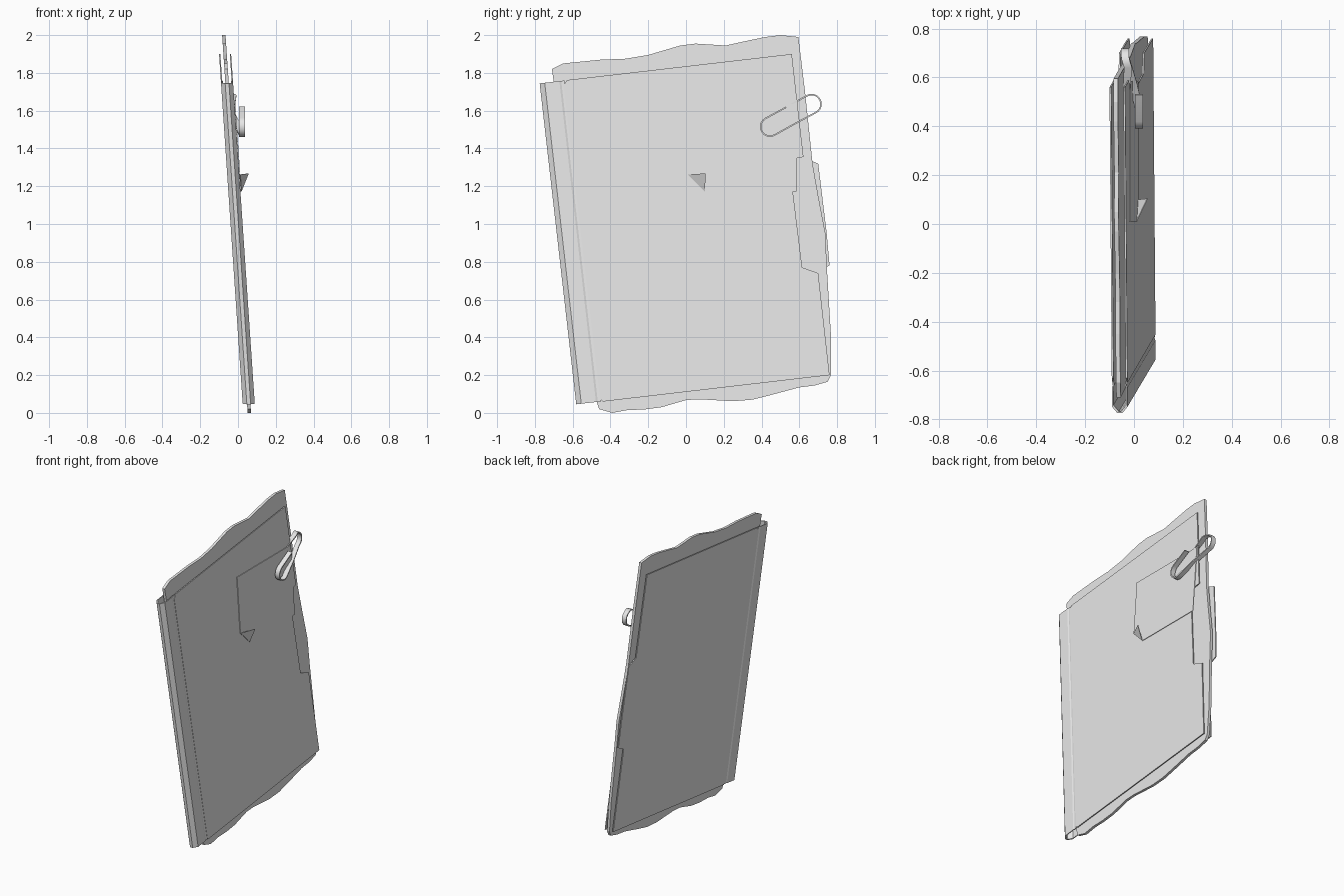
import bpy, bmesh, math
from mathutils import Vector

if "Cube" in bpy.data.objects:
    bpy.data.objects.remove(bpy.data.objects["Cube"])

grey = bpy.data.materials.new("plain_grey")
grey.diffuse_color = (0.8, 0.8, 0.8, 1)
grey.use_nodes = True
grey.node_tree.nodes["Principled BSDF"].inputs["Base Color"].default_value = grey.diffuse_color

A = math.radians(6.5)          # roll of the folder in the side view
C, S = math.cos(A), math.sin(A)


def W(y, z, n):
    """Side-view point (y, z) lifted n off the leaning centre plane."""
    return Vector((0.056 - 0.0676 * (z - 0.06) + n, y, z))


def P(u, v, n):
    """Point in the folder's own frame: u from the crease, v up the spine."""
    return W(-0.455 + u * C - v * S, 0.06 + u * S + v * C, n)


def finish(name, bm):
    bmesh.ops.recalc_face_normals(bm, faces=bm.faces)
    me = bpy.data.meshes.new(name)
    bm.to_mesh(me)
    bm.free()
    me.materials.append(grey)
    ob = bpy.data.objects.new(name, me)
    bpy.context.collection.objects.link(ob)
    return ob


def loft(name, rings, closed=False):
    """Skin equal-length rings of points, capping both ends."""
    bm = bmesh.new()
    vs = [[bm.verts.new(p) for p in r] for r in rings]
    k = len(vs[0])
    for a, b in zip(vs, vs[1:]):
        for i in range(k):
            j = (i + 1) % k
            bm.faces.new((a[i], a[j], b[j], b[i]))
    bm.faces.new(vs[0][::-1])
    bm.faces.new(vs[-1])
    return finish(name, bm)


def plate(name, pts, n0, n1):
    return loft(name, [[W(y, z, n) for y, z in pts] for n in (n0, n1)])


# front cover with a thumb recess on the open side
plate("front_cover", [(-0.455, 0.075), (-0.44, 0.06), (0.76, 0.20), (0.70, 0.74),
                      (0.615, 0.77), (0.545, 1.34), (0.622, 1.355), (0.56, 1.90),
                      (-0.63, 1.762), (-0.648, 1.735)], 0.025, 0.032)

# back cover with an index tab opposite the recess
plate("back_cover", [(-0.455, 0.075), (-0.44, 0.06), (0.76, 0.20), (0.70, 0.75),
                     (0.76, 0.78), (0.745, 0.95), (0.70, 1.32), (0.625, 1.35),
                     (0.56, 1.90), (-0.63, 1.762), (-0.648, 1.735)], -0.032, -0.025)

# folded spine joining the covers
half = [(0.005, 0.031), (-0.012, 0.028), (-0.022, 0.032), (-0.10, 0.032), (-0.127, 0.010)]
outer = half + [(u, -n) for u, n in reversed(half)]
inner = [(u + (0.007 if u < -0.09 else 0), n - math.copysign(0.006, n)) for u, n in outer]
prof = outer + inner[::-1]
loft("spine", [[P(u, v, n) for u, n in prof] for v in (0.0, 1.71)])

# papers with wavy edges
plate("papers", [
    (-0.47, 0.05), (-0.46, 0.02), (-0.39, 0.0), (-0.31, 0.015), (-0.22, 0.018),
    (-0.13, 0.03), (0.0, 0.068), (0.07, 0.072), (0.25, 0.062), (0.35, 0.07),
    (0.45, 0.095), (0.6, 0.135), (0.68, 0.145), (0.75, 0.165), (0.767, 0.20),
    (0.768, 0.40), (0.745, 0.78), (0.738, 0.95), (0.70, 1.15), (0.67, 1.32),
    (0.63, 1.70), (0.595, 1.99), (0.5, 2.0), (0.42, 1.99), (0.3, 1.965),
    (0.21, 1.945), (0.05, 1.955), (-0.03, 1.945), (-0.2, 1.895), (-0.32, 1.875),
    (-0.45, 1.87), (-0.65, 1.85), (-0.71, 1.82), (-0.70, 1.75)], -0.009, 0.009)

# note with its lower left corner folded out
plate("note", [(0.10, 1.172), (0.585, 1.172), (0.585, 1.635), (0.01, 1.635),
               (0.01, 1.262)], 0.033, 0.037)
fold = [(0.01, 1.262, 0.034), (0.10, 1.172, 0.034), (0.104, 1.268, 0.079)]
loft("note_folded_corner", [[W(y, z, n + d) for y, z, n in fold] for d in (0, 0.004)])

# paper clip: a flat ribbon slipped over the open edge
T, R = math.radians(28.6), 0.05
left, right = Vector((0.445, 1.515)), Vector((0.665, 1.635))


def arc(centre, a0, a1, r, steps=10):
    out = []
    for i in range(steps + 1):
        t = T + math.radians(a0 + (a1 - a0) * i / steps)
        out.append(centre + r * Vector((math.cos(t), math.sin(t))))
    return out


path = [Vector((0.53, 1.618))] + arc(left, 90, 270, R)
path += [Vector((0.575, 1.53))] + arc(right, -90, 90, R) + [Vector((0.47, 1.588))]
rings = []
for i, p in enumerate(path):
    t = (path[min(i + 1, len(path) - 1)] - path[max(i - 1, 0)]).normalized()
    side = Vector((-t.y, t.x)) * 0.004
    # front run sits over the note, the outer loop dips behind the cover
    back = min(1, max(0, (p.x - 0.50) / 0.18)) if 11 < i < 24 else (i >= 24)
    x = 0.021 - 0.058 * back
    rings.append([Vector((x + d, *(p + side * k)))
                  for d, k in ((-0.016, -1), (0.016, -1), (0.016, 1), (-0.016, 1))])
clip = loft("paper_clip", rings)
bpy.context.view_layer.objects.active = clip
clip.select_set(True)
bpy.ops.object.shade_smooth_by_angle(angle=math.radians(35))
